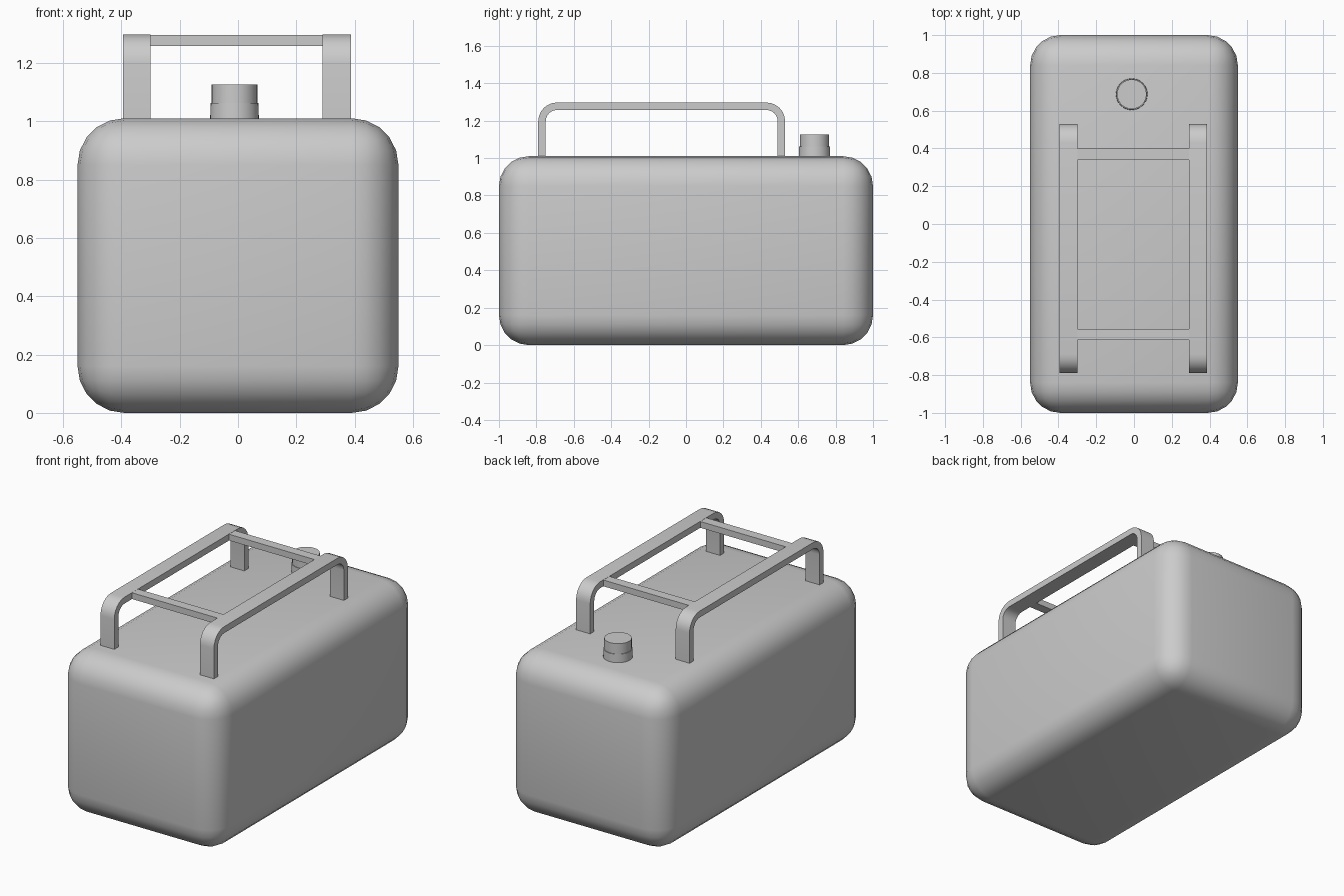
import bpy, bmesh, math
from mathutils import Vector

cube = bpy.data.objects.get("Cube")
if cube:
    bpy.data.objects.remove(cube, do_unlink=True)

grey = bpy.data.materials.new("plain grey")
grey.use_nodes = True
colour = (0.6, 0.6, 0.6, 1)
grey.diffuse_color = colour
grey.node_tree.nodes["Principled BSDF"].inputs["Base Color"].default_value = colour


def finish(name, bm, angle=35):
    bmesh.ops.recalc_face_normals(bm, faces=bm.faces)
    mesh = bpy.data.meshes.new(name)
    bm.to_mesh(mesh)
    bm.free()
    mesh.materials.append(grey)
    obj = bpy.data.objects.new(name, mesh)
    bpy.context.collection.objects.link(obj)
    bpy.ops.object.select_all(action='DESELECT')
    obj.select_set(True)
    bpy.context.view_layer.objects.active = obj
    bpy.ops.object.shade_smooth_by_angle(angle=math.radians(angle))
    return obj


def box(name, low, high, radius=0, segments=4):
    low, high = Vector(low), Vector(high)
    bm = bmesh.new()
    bmesh.ops.create_cube(bm, size=1)
    bmesh.ops.scale(bm, vec=high - low, verts=bm.verts)
    bmesh.ops.translate(bm, vec=(low + high) / 2, verts=bm.verts)
    if radius:
        bmesh.ops.bevel(bm, geom=bm.edges[:], offset=radius, segments=segments,
                        profile=0.5, affect='EDGES')
    return finish(name, bm)


def arch(y0, y1, top, radius, bottom=0.99, steps=6):
    """Side outline of an upside-down U with rounded upper corners."""
    points = [(y0, bottom)]
    for centre, start in ((y0 + radius, math.pi), (y1 - radius, math.pi / 2)):
        for i in range(steps + 1):
            a = start - math.pi / 2 * i / steps
            points.append((centre + radius * math.cos(a),
                           top - radius + radius * math.sin(a)))
    return points + [(y1, bottom)]


def handle_rail(name, x0, x1):
    thick = 0.04
    outer = arch(-0.79, 0.53, 1.297, 0.1)
    inner = arch(-0.79 + thick, 0.53 - thick, 1.297 - thick, 0.1 - thick)
    bm = bmesh.new()
    rings = []
    for (yo, zo), (yi, zi) in zip(outer, inner):
        rings.append([bm.verts.new(p) for p in
                      ((x0, yo, zo), (x1, yo, zo), (x1, yi, zi), (x0, yi, zi))])
    for a, b in zip(rings, rings[1:]):
        for i in range(4):
            j = (i + 1) % 4
            bm.faces.new((a[i], a[j], b[j], b[i]))
    bm.faces.new(rings[0])
    bm.faces.new(rings[-1])
    return finish(name, bm)


def cylinder(name, radius_low, radius_high, z0, z1):
    bm = bmesh.new()
    bmesh.ops.create_cone(bm, cap_ends=True, segments=32, radius1=radius_low,
                          radius2=radius_high, depth=z1 - z0)
    bmesh.ops.translate(bm, vec=(-0.012, 0.687, (z0 + z1) / 2), verts=bm.verts)
    return finish(name, bm)


# Tank body
box("tank_body", (-0.55, -1, 0), (0.55, 1, 1.01), 0.16, 5)

# Carrying frame: two side rails joined by two crossbars
handle_rail("right_handle_rail", -0.395, -0.3)
handle_rail("left_handle_rail", 0.29, 0.387)
for name, y in (("front_crossbar", -0.585), ("back_crossbar", 0.37)):
    box(name, (-0.305, y - 0.03, 1.257), (0.295, y + 0.03, 1.296))

# Filler neck and cap
cylinder("filler_neck", 0.084, 0.082, 0.99, 1.062)
cylinder("filler_cap", 0.078, 0.078, 1.05, 1.126)
